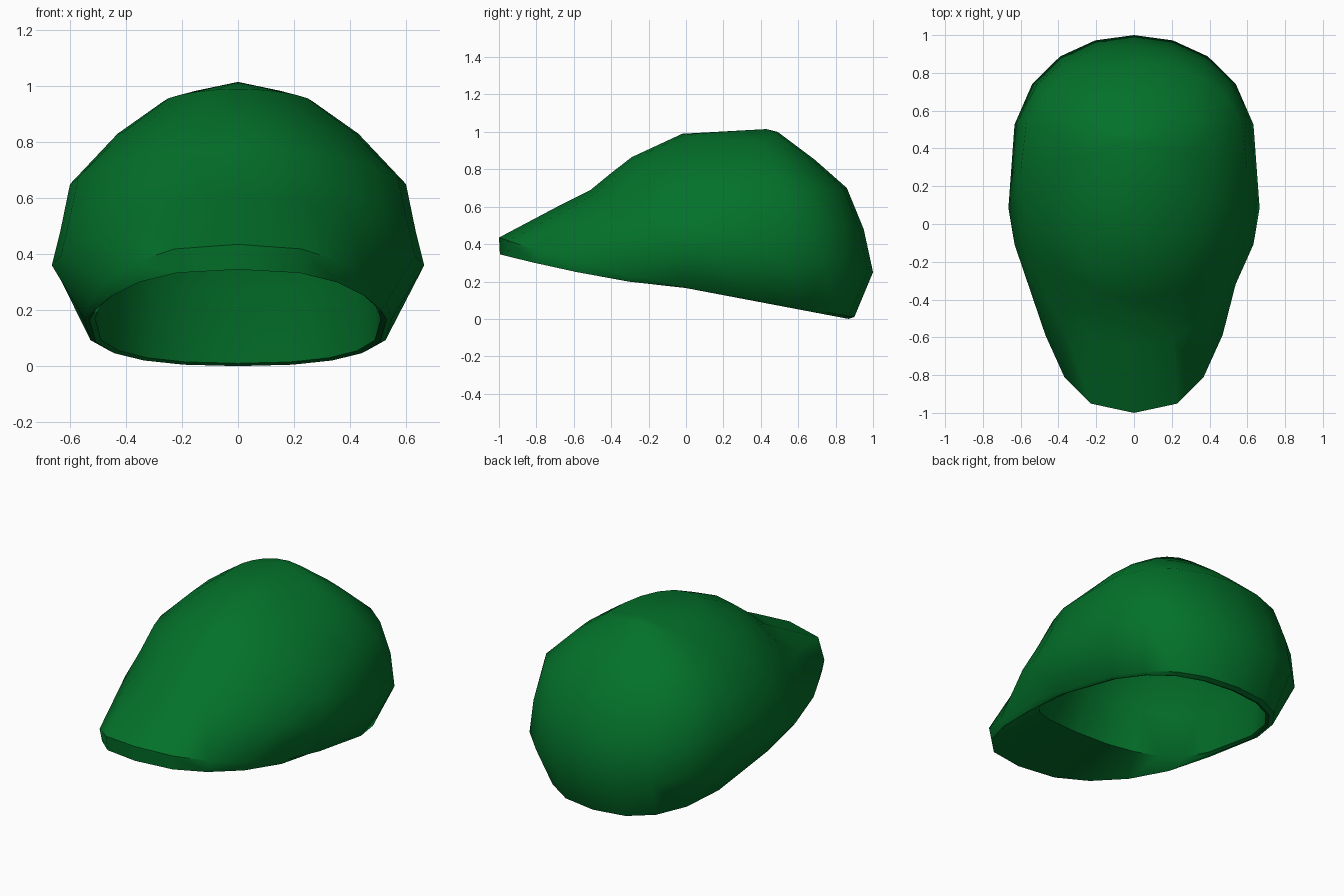
import bpy, bmesh, math

if "Cube" in bpy.data.objects:
    bpy.data.objects.remove(bpy.data.objects["Cube"])

COLS = 20


def spow(v, p):
    return math.copysign(abs(v) ** p, v) if abs(v) > 1e-6 else 0.0


# One closed loop: front (y, z), side (half width, y, z), back (y, z),
# (x, y) roundness of front half and back half, z rise to front and back
def ring(bm, front, side, back, pf=(1, 1), pb=(1, 0.62), rise=1.5, rise_b=1.0):
    verts = []
    for i in range(COLS):
        a = 2 * math.pi * i / COLS
        c, s = math.cos(a), math.sin(a)
        end, (px, py), e = (front, pf, rise) if c > 1e-6 else (back, pb, rise_b)
        u = abs(spow(c, py))
        x = side[0] * spow(s, px)
        y = side[1] + (end[0] - side[1]) * u
        z = side[2] + (end[1] - side[2]) * u ** e
        verts.append(bm.verts.new((x, y, z)))
    return verts


bm = bmesh.new()
visor, rim = (0.75, 1.0), (0.85, 0.62)
loops = [
    # outer crown, top to bottom
    ring(bm, (-0.02, 0.99), (0.26, 0.36, 0.95), (0.49, 1.00), pb=(1, 1), rise_b=2),
    ring(bm, (-0.29, 0.865), (0.43, 0.33, 0.83), (0.69, 0.85), pb=(1, 0.8)),
    ring(bm, (-0.40, 0.78), (0.60, 0.28, 0.65), (0.86, 0.70), pb=(1, 0.7)),
    ring(bm, (-0.51, 0.69), (0.635, 0.20, 0.48), (0.95, 0.48)),
    ring(bm, (-0.66, 0.615), (0.665, 0.085, 0.36), (1.00, 0.25), pf=(1, 1.15)),
    # visor top edge and its lower edge, running on as the rim
    ring(bm, (-1.0, 0.435), (0.55, 0.0, 0.17), (0.90, 0.01), visor, rim, 1.3),
    ring(bm, (-0.995, 0.345), (0.53, 0.0, 0.165), (0.87, 0.0), visor, rim, 1.4),
    # brow line behind the visor, then the hollow inside
    ring(bm, (-0.50, 0.345), (0.51, 0.03, 0.17), (0.85, 0.01), (0.75, 0.9), rim, 1.3),
    ring(bm, (-0.40, 0.56), (0.52, 0.12, 0.38), (0.83, 0.27)),
    ring(bm, (-0.26, 0.74), (0.48, 0.26, 0.64), (0.74, 0.64), pb=(1, 0.75)),
    ring(bm, (-0.02, 0.91), (0.23, 0.36, 0.87), (0.47, 0.90), pb=(1, 1)),
]
top = bm.verts.new((0, 0.43, 1.015))
inner_top = bm.verts.new((0, 0.42, 0.93))

# Skin the loops together and close both domes
for a, b in zip(loops, loops[1:]):
    for i in range(COLS):
        j = (i + 1) % COLS
        bm.faces.new((a[i], a[j], b[j], b[i]))
for i in range(COLS):
    j = (i + 1) % COLS
    bm.faces.new((top, loops[0][j], loops[0][i]))
    bm.faces.new((inner_top, loops[-1][i], loops[-1][j]))
bmesh.ops.recalc_face_normals(bm, faces=bm.faces[:])

mesh = bpy.data.meshes.new("cap")
bm.to_mesh(mesh)
bm.free()
cap = bpy.data.objects.new("cap", mesh)
bpy.context.collection.objects.link(cap)

# Green cloth
mat = bpy.data.materials.new("green_cloth")
mat.diffuse_color = (0.001, 0.165, 0.023, 1)
mat.use_nodes = True
mat.node_tree.nodes["Principled BSDF"].inputs["Base Color"].default_value = mat.diffuse_color
mesh.materials.append(mat)

bpy.context.view_layer.objects.active = cap
cap.select_set(True)
bpy.ops.object.shade_smooth_by_angle(angle=math.radians(42))
